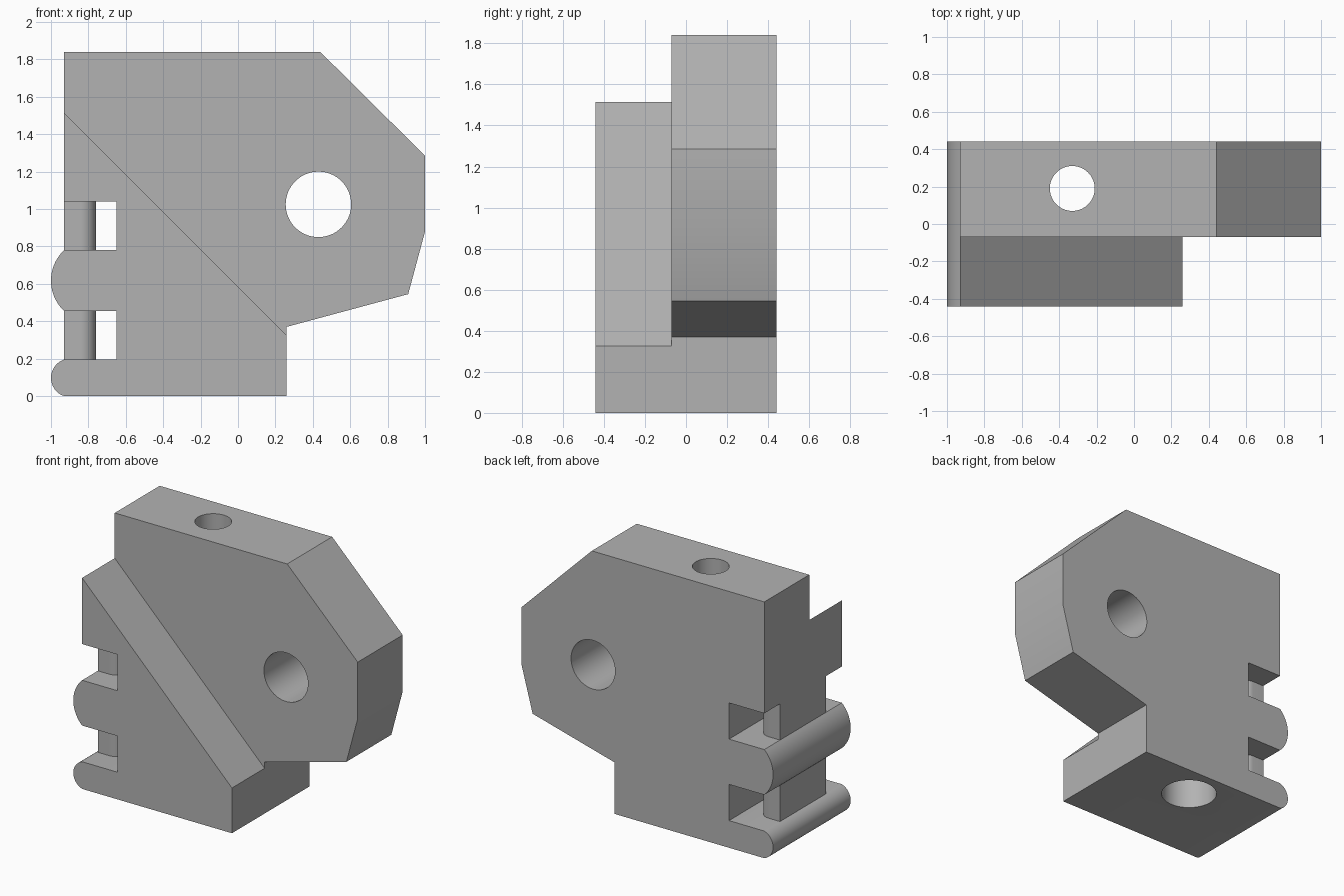
import bpy, bmesh, math
from mathutils import Vector

if "Cube" in bpy.data.objects:
    bpy.data.objects.remove(bpy.data.objects["Cube"], do_unlink=True)

grey = bpy.data.materials.new("steel_grey")
grey.use_nodes = True
colour = (0.45, 0.45, 0.45, 1)
grey.diffuse_color = colour
grey.node_tree.nodes["Principled BSDF"].inputs["Base Color"].default_value = colour


def arc(cx, cy, r, start, end, steps=20):
    """Points on an arc, angles in degrees."""
    angles = [math.radians(start + (end - start) * i / steps) for i in range(steps + 1)]
    return [(cx + r * math.cos(a), cy + r * math.sin(a)) for a in angles]


def knob(z0, z1):
    """Rounded nose from z0 up to z1 on the hinge edge."""
    half, bulge = (z1 - z0) / 2, OUTER - TIP
    r = (half ** 2 + bulge ** 2) / (2 * bulge)
    sweep = math.degrees(math.acos((r - bulge) / r))
    return arc(TIP + r, (z0 + z1) / 2, r, 180 + sweep, 180 - sweep)


def prism(name, points, depth, place):
    """Extrude a flat outline; place maps (u, v, d) to a position."""
    bm = bmesh.new()
    rings = [[bm.verts.new(place(u, v, d)) for u, v in points] for d in depth]
    bm.faces.new(rings[0])
    bm.faces.new(rings[1])
    n = len(points)
    for i in range(n):
        j = (i + 1) % n
        bm.faces.new((rings[0][i], rings[0][j], rings[1][j], rings[1][i]))
    bmesh.ops.recalc_face_normals(bm, faces=bm.faces[:])
    mesh = bpy.data.meshes.new(name)
    bm.to_mesh(mesh)
    bm.free()
    mesh.materials.append(grey)
    ob = bpy.data.objects.new(name, mesh)
    bpy.context.collection.objects.link(ob)
    return ob


def along_y(u, v, d):
    return Vector((u, d, v))


def along_z(u, v, d):
    return Vector((u, v, d))


def combine(target, other, operation):
    mod = target.modifiers.new(operation.lower(), 'BOOLEAN')
    mod.operation, mod.object, mod.solver = operation, other, 'EXACT'
    bpy.context.view_layer.objects.active = target
    bpy.ops.object.modifier_apply(modifier=mod.name)
    bpy.data.objects.remove(other, do_unlink=True)


# Shared hinge edge: two noses and two notches
TIP, OUTER, INNER, STEP = -1.0, -0.93, -0.65, 0.26
BACK, SEAM, FRONT = 0.44, -0.07, -0.44
hinge_edge = knob(0, 0.195)
for z0, z1 in ((0.195, 0.455), (0.78, 1.04)):
    hinge_edge += [(INNER, z0), (INNER, z1)]
    if z1 < 1:
        hinge_edge += knob(0.455, 0.78)
hinge_edge.append((OUTER, 1.04))

# Main block and the lower wedge plate in front of it
block = prism("main_block", hinge_edge + [
    (OUTER, 1.84), (0.44, 1.84), (1, 1.285), (1, 0.88),
    (0.91, 0.545), (STEP, 0.37), (STEP, 0)], (SEAM, BACK), along_y)
wedge = prism("wedge_plate", hinge_edge + [
    (OUTER, 1.515), (STEP, 0.325), (STEP, 0)], (FRONT, SEAM), along_y)
combine(block, wedge, 'UNION')

# Cross hole, vertical bolt hole and its wide lower bore
cross = prism("cross_hole", arc(0.43, 1.025, 0.175, 0, 354.375, 63), (-1, 1), along_y)
bolt = prism("bolt_hole", arc(-0.33, 0.19, 0.12, 0, 354.375, 63), (-1, 3), along_z)
bore = prism("lower_bore", arc(-0.33, 0.19, 0.187, 0, 354.375, 63), (-1, 0.9), along_z)
for cutter in (cross, bolt, bore):
    combine(block, cutter, 'DIFFERENCE')

# Post bridging the notches, with rounded inner corners
r, x1, y1 = 0.08, -0.76, 0.262
post = prism("notch_post", [(OUTER, -y1)] + arc(x1 - r, -y1 + r, r, -90, 0, 10)
             + arc(x1 - r, y1 - r, r, 0, 90, 10) + [(OUTER, y1)], (0.195, 1.04), along_z)

# Smooth the curves, keep the edges crisp
for ob in (block, post):
    bpy.ops.object.select_all(action='DESELECT')
    ob.select_set(True)
    bpy.context.view_layer.objects.active = ob
    bpy.ops.object.shade_smooth_by_angle(angle=math.radians(30))
